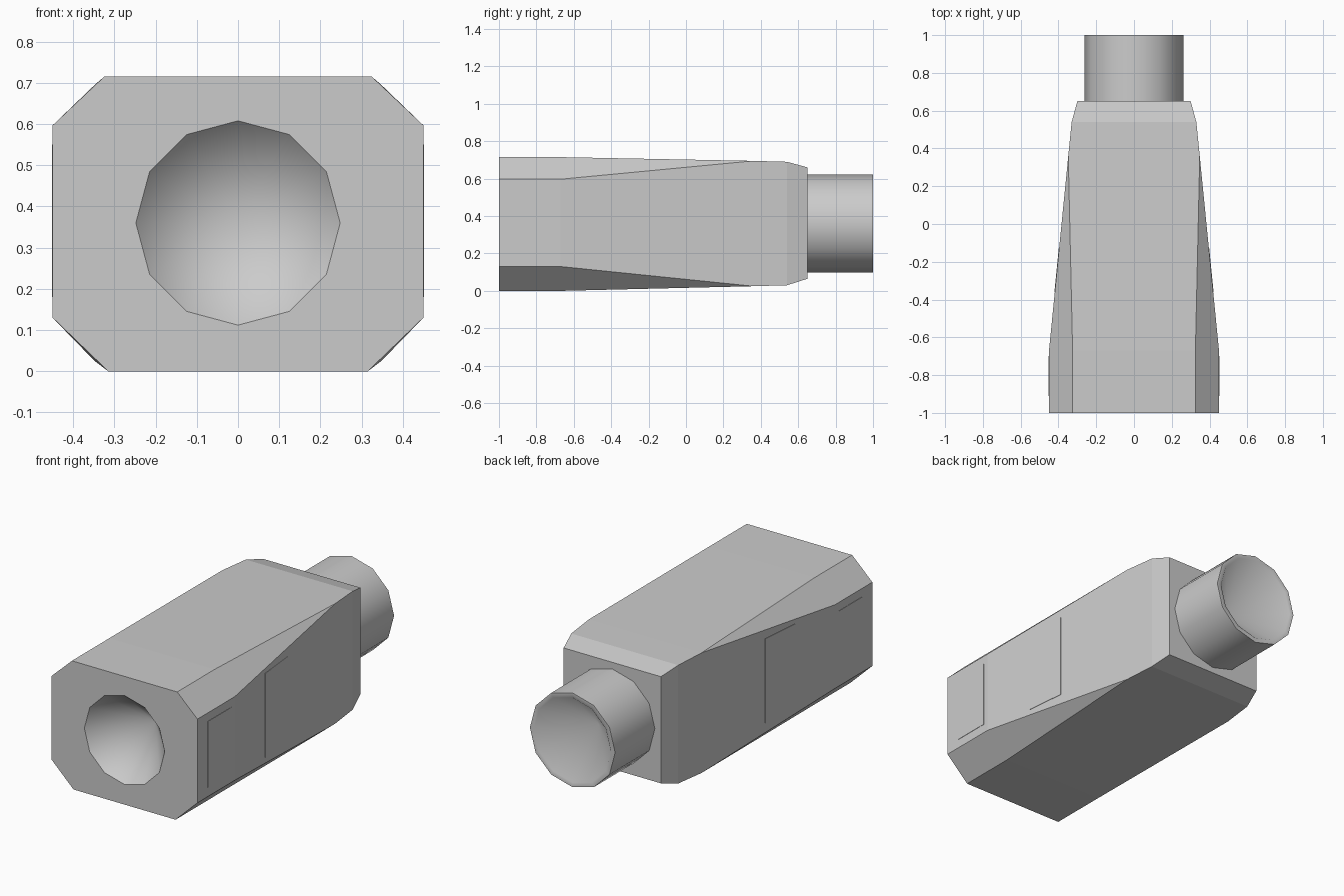
import bpy, bmesh, math

old = bpy.data.objects.get("Cube")
if old:
    bpy.data.objects.remove(old, do_unlink=True)

grey = bpy.data.materials.new("plain grey")
grey.use_nodes = True
colour = (0.6, 0.6, 0.6, 1)
grey.diffuse_color = colour
grey.node_tree.nodes["Principled BSDF"].inputs["Base Color"].default_value = colour

AXIS_Z = 0.36
SIDES = 12


def finish(bm, name):
    bmesh.ops.recalc_face_normals(bm, faces=bm.faces)
    mesh = bpy.data.meshes.new(name)
    bm.to_mesh(mesh)
    bm.free()
    mesh.materials.append(grey)
    ob = bpy.data.objects.new(name, mesh)
    bpy.context.collection.objects.link(ob)
    return ob


def circle(bm, radius, y):
    angles = [2 * math.pi * i / SIDES for i in range(SIDES)]
    return [bm.verts.new((radius * math.sin(a), y, AXIS_Z + radius * math.cos(a))) for a in angles]


def bridge(bm, a, b):
    n = len(a)
    return [bm.faces.new((a[i], a[(i + 1) % n], b[(i + 1) % n], b[i])) for i in range(n)]


def cone_to(bm, ring, y):
    apex = bm.verts.new((0, y, AXIS_Z))
    n = len(ring)
    return [bm.faces.new((ring[i], ring[(i + 1) % n], apex)) for i in range(n)]


def loop_edges(bm, ring):
    pairs = zip(ring, ring[1:] + ring[:1])
    return [bm.edges.get(p) or bm.edges.new(p) for p in pairs]


# Tapered body: y, half width, side low/high, bottom/top, bottom/top half width
SECTIONS = [
    (-1.0, 0.45, 0.13, 0.597, 0.0, 0.715, 0.315, 0.325),
    (-0.67, 0.45, 0.13, 0.597, 0.0, 0.715, 0.315, 0.325),
    (0.36, 0.348, 0.025, 0.695, 0.025, 0.695, 0.348, 0.348),
    (0.54, 0.33, 0.03, 0.69, 0.03, 0.69, 0.33, 0.33),
    (0.65, 0.30, 0.065, 0.66, 0.065, 0.66, 0.30, 0.30),
]
bm = bmesh.new()
rings = []
for y, w, lo, hi, bot, top, wb, wt in SECTIONS:
    half = [(wb, bot), (w, lo), (w, hi), (wt, top)]
    outline = half + [(-x, z) for x, z in reversed(half)]
    rings.append([bm.verts.new((x, y, z)) for x, z in outline])
for a, b in zip(rings, rings[1:]):
    bridge(bm, a, b)
bm.faces.new(rings[-1])

# Front face around a conical socket
mouth = circle(bm, 0.248, -1)
for face in cone_to(bm, mouth, -0.73):
    face.smooth = True
front_edges = loop_edges(bm, rings[0]) + loop_edges(bm, mouth)
bmesh.ops.triangle_fill(bm, edges=front_edges, use_beauty=True, normal=(0, -1, 0))
bmesh.ops.remove_doubles(bm, verts=bm.verts, dist=0.0005)
finish(bm, "body")

# Rear tube with a thin rim and a conical hollow
bm = bmesh.new()
tube = [circle(bm, r, y) for r, y in [(0.263, 0.62), (0.263, 1), (0.237, 1)]]
for a, b in zip(tube, tube[1:]):
    bridge(bm, a, b)
cone_to(bm, tube[-1], 0.77)
ob = finish(bm, "rear_tube")
bpy.context.view_layer.objects.active = ob
ob.select_set(True)
bpy.ops.object.shade_smooth_by_angle(angle=math.radians(50))
ob.select_set(False)


# Thin panels on both flanks
def flank_x(y):
    return 0.45 - max(0, y + 0.67) * 0.102 / 1.03


for label, y0, y1, z0, z1 in [("front", -0.91, -0.7, 0.18, 0.55),
                              ("middle", -0.36, -0.13, 0.13, 0.6)]:
    for side, s in [("left", 1), ("right", -1)]:
        bm = bmesh.new()
        for y in (y0, y1):
            for z in (z0, z1):
                for d in (-0.004, 0.002):
                    bm.verts.new((s * (flank_x(y) + d), y, z))
        bmesh.ops.convex_hull(bm, input=bm.verts)
        finish(bm, label + "_panel_" + side)
